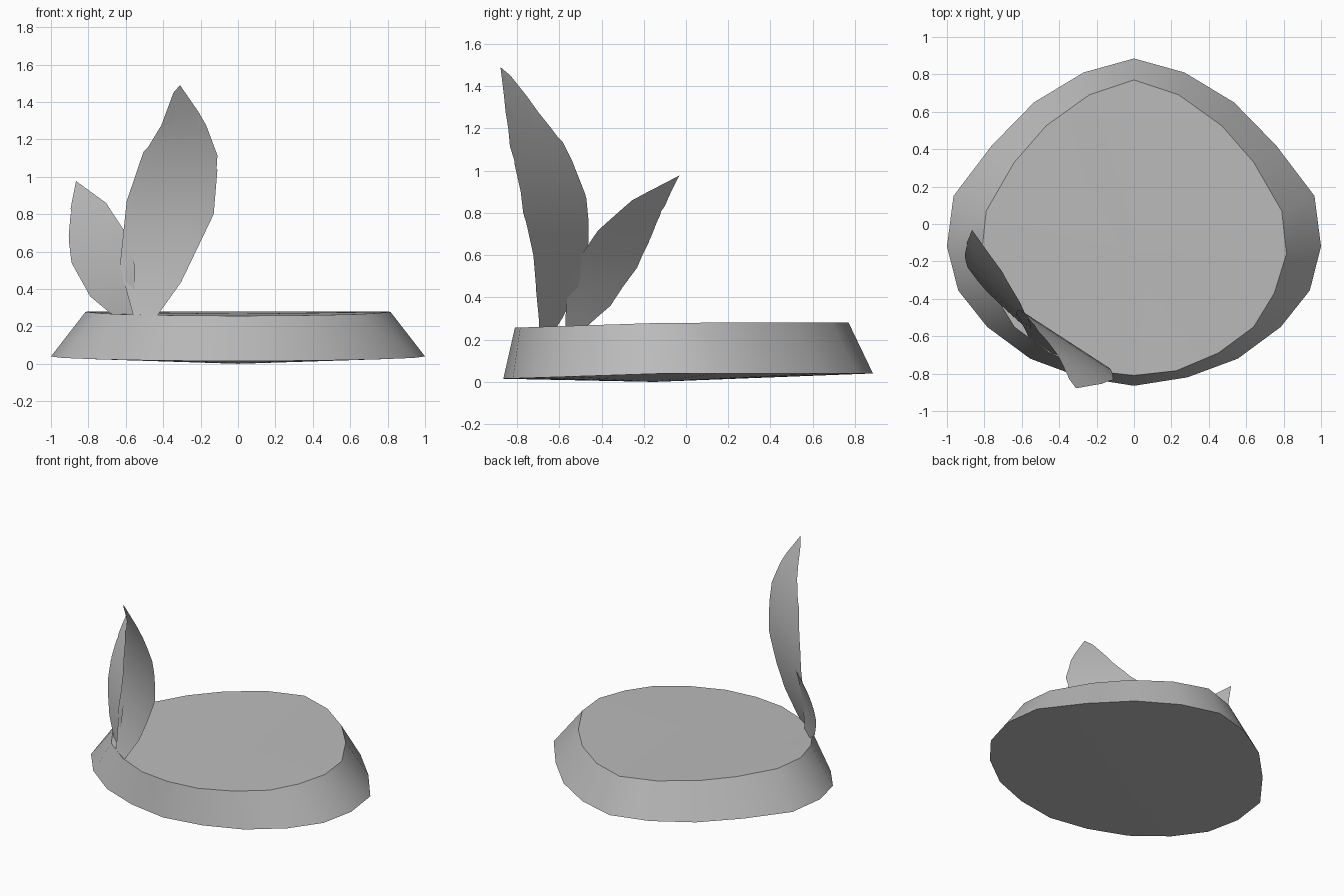
import bpy
import bmesh
from mathutils import Vector

start_cube = bpy.data.objects.get("Cube")
if start_cube:
    bpy.data.objects.remove(start_cube, do_unlink=True)

# Single matte colour
grey = bpy.data.materials.new("plain_grey")
grey.use_nodes = True
colour = (0.5, 0.5, 0.5, 1)
grey.diffuse_color = colour
grey.node_tree.nodes["Principled BSDF"].inputs["Base Color"].default_value = colour


def finish(name, bm, angle):
    """Turn a bmesh into a smooth-shaded object that keeps sharp edges."""
    mesh = bpy.data.meshes.new(name)
    bm.to_mesh(mesh)
    bm.free()
    mesh.materials.append(grey)
    obj = bpy.data.objects.new(name, mesh)
    bpy.context.collection.objects.link(obj)
    bpy.ops.object.select_all(action="DESELECT")
    obj.select_set(True)
    bpy.context.view_layer.objects.active = obj
    bpy.ops.object.shade_smooth_by_angle(angle=angle)
    return obj


def mirrored_ring(bm, half, height):
    """Closed ring from a half outline (back to front); the rim dips at the front."""
    outline = half + [(-x, y) for x, y in half[-2:0:-1]]
    return [bm.verts.new((x, y, height + 0.033 * min(y + 0.1, 0))) for x, y in outline]


def fan(bm, ring, centre):
    hub = bm.verts.new(centre)
    for a, b in zip(ring, ring[1:] + ring[:1]):
        bm.faces.new((a, b, hub))


# Flared band with closed top and bottom
lower_half = [(0, 0.885), (0.27, 0.81), (0.535, 0.65), (0.76, 0.42), (0.965, 0.15),
              (1, -0.12), (0.94, -0.355), (0.785, -0.55), (0.555, -0.72),
              (0.285, -0.82), (0, -0.865)]
upper_half = [(0, 0.77), (0.24, 0.69), (0.47, 0.525), (0.64, 0.33), (0.79, 0.07),
              (0.815, -0.16), (0.75, -0.37), (0.64, -0.55), (0.45, -0.69),
              (0.225, -0.785), (0, -0.81)]
bm = bmesh.new()
lower = mirrored_ring(bm, lower_half, 0.04)
upper = mirrored_ring(bm, upper_half, 0.28)
for i in range(len(lower)):
    bm.faces.new((lower[i - 1], lower[i], upper[i], upper[i - 1]))
fan(bm, lower, (0, -0.15, 0))
fan(bm, upper, (0, -0.15, 0.267))
bmesh.ops.recalc_face_normals(bm, faces=bm.faces)
finish("flared_band", bm, 0.7)


def feather(name, outline, slope, offset, curl, curl_height):
    """Cut a ragged flat sheet, slice it into rows and bend it backwards or forwards."""
    bm = bmesh.new()
    bm.faces.new([bm.verts.new((x, 0, z)) for x, z in outline])
    bmesh.ops.triangulate(bm, faces=bm.faces[:])
    for row in range(2, 10):
        bmesh.ops.bisect_plane(bm, geom=bm.verts[:] + bm.edges[:] + bm.faces[:],
                               plane_co=Vector((0, 0, row * 0.15)), plane_no=(0, 0, 1))
    for v in bm.verts:
        v.co.y = offset + slope * v.co.x + curl * (v.co.z - curl_height) ** 2
    bmesh.ops.recalc_face_normals(bm, faces=bm.faces)
    return finish(name, bm, 1.0)


# Tall feather leaning forward
feather("tall_feather",
        [(-0.56, 0.26), (-0.43, 0.26), (-0.305, 0.435), (-0.13, 0.8), (-0.11, 1.04),
         (-0.155, 1.03), (-0.11, 1.115), (-0.17, 1.275), (-0.23, 1.175), (-0.21, 1.345),
         (-0.31, 1.49), (-0.315, 1.39), (-0.345, 1.45), (-0.39, 1.31), (-0.355, 1.225),
         (-0.41, 1.275), (-0.48, 1.16), (-0.487, 1.11), (-0.505, 1.135), (-0.595, 0.87),
         (-0.632, 0.52)],
        slope=-0.65, offset=-0.855, curl=-0.446, curl_height=0.78)

# Short feather sweeping back
feather("short_feather",
        [(-0.67, 0.26), (-0.56, 0.26), (-0.55, 0.52), (-0.61, 0.715), (-0.68, 0.82),
         (-0.695, 0.745), (-0.705, 0.86), (-0.866, 0.977), (-0.895, 0.83), (-0.87, 0.812),
         (-0.895, 0.8), (-0.905, 0.685), (-0.8, 0.63), (-0.905, 0.665), (-0.89, 0.54),
         (-0.79, 0.36)],
        slope=-0.9, offset=-1.075, curl=0.5, curl_height=0.25)
